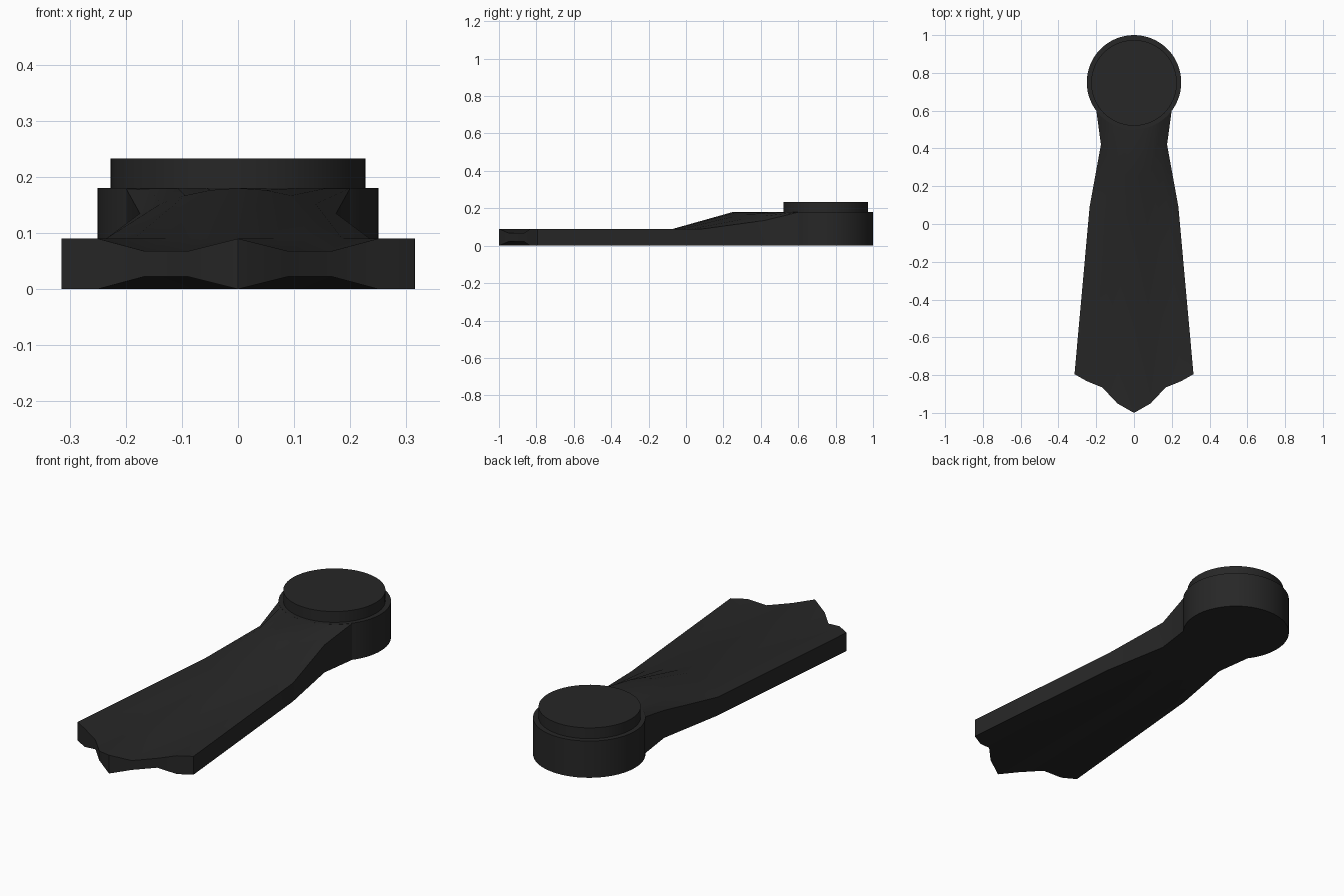
import bpy, bmesh, math

if "Cube" in bpy.data.objects:
    bpy.data.objects.remove(bpy.data.objects["Cube"])

mat = bpy.data.materials.new("charcoal")
mat.diffuse_color = (0.02, 0.02, 0.02, 1)
mat.use_nodes = True
mat.node_tree.nodes["Principled BSDF"].inputs["Base Color"].default_value = mat.diffuse_color


def finish(obj):
    obj.data.materials.append(mat)
    bpy.ops.object.select_all(action='DESELECT')
    obj.select_set(True)
    bpy.context.view_layer.objects.active = obj
    bpy.ops.object.shade_smooth_by_angle(angle=math.radians(30))


def disk(name, y, radius, z0, z1):
    bpy.ops.mesh.primitive_cylinder_add(vertices=64, radius=radius, depth=z1 - z0,
                                        location=(0, y, (z0 + z1) / 2))
    obj = bpy.context.object
    obj.name = name
    finish(obj)


# Round hub and the raised cap on it
disk("hub", 0.75, 0.25, 0, 0.18)
disk("hub_cap", 0.747, 0.227, 0.17, 0.233)

# Right half of the blade: rows of (x, y, bottom z, top z), centre to edge
tip = [(0, -1, 0, .09), (.088, -.95, .022, .068), (.168, -.865, .022, .068),
       (.25, -.832, 0, .09), (.315, -.795, 0, .09)]
fractions = [0, .28, .54, .79, 1]
ramp_foot = [(.235 * t, -.07 + .16 * t * t, 0, .09) for t in fractions]
ramp_top = [(.175 * t, .25 + .17 * t * t, 0, .18 - .045 * t * t) for t in fractions]
hub_joint = [(.2 * t, .755 - math.sqrt(.0625 - (.2 * t) ** 2), 0, .18) for t in fractions]

# Mirror the rows and skin top, bottom and rim
bm = bmesh.new()
top, bottom = [], []
for half in (tip, ramp_foot, ramp_top, hub_joint):
    row = [(-x, y, a, b) for x, y, a, b in half[:0:-1]] + half
    top.append([bm.verts.new((x, y, b)) for x, y, a, b in row])
    bottom.append([bm.verts.new((x, y, a)) for x, y, a, b in row])
for r in range(3):
    for c in range(8):
        for g in (top, bottom):
            bm.faces.new((g[r][c], g[r][c + 1], g[r + 1][c + 1], g[r + 1][c]))
    for c in (0, 8):
        bm.faces.new((top[r][c], top[r + 1][c], bottom[r + 1][c], bottom[r][c]))
for r in (0, 3):
    for c in range(8):
        bm.faces.new((top[r][c], top[r][c + 1], bottom[r][c + 1], bottom[r][c]))
bmesh.ops.recalc_face_normals(bm, faces=bm.faces)
mesh = bpy.data.meshes.new("blade")
bm.to_mesh(mesh)
bm.free()
blade = bpy.data.objects.new("blade", mesh)
bpy.context.collection.objects.link(blade)
finish(blade)
